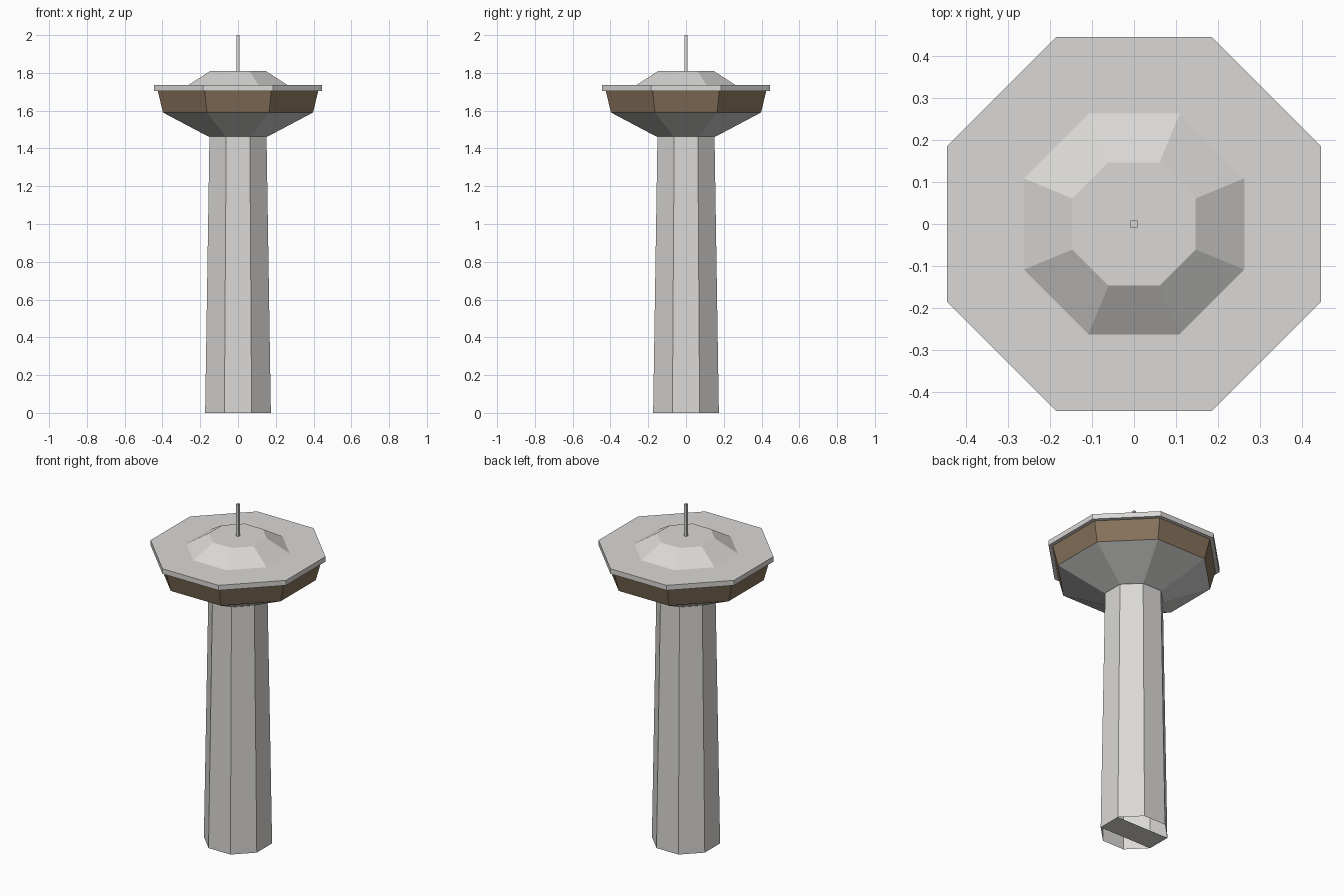
import bpy
import bmesh
import math

if "Cube" in bpy.data.objects:
    bpy.data.objects.remove(bpy.data.objects["Cube"], do_unlink=True)


def make_material(name, color):
    mat = bpy.data.materials.new(name)
    mat.use_nodes = True
    mat.diffuse_color = (*color, 1)
    mat.node_tree.nodes["Principled BSDF"].inputs["Base Color"].default_value = (*color, 1)
    return mat


concrete = make_material("light concrete", (0.70, 0.69, 0.67))
underside_grey = make_material("underside grey", (0.62, 0.62, 0.61))
window_brown = make_material("brown window band", (0.24, 0.17, 0.105))


def frustum(name, mat, z0, apothem0, z1, apothem1, sides=8, strip_base=False):
    """Flat-faced prism with a flat side towards the front."""
    bm = bmesh.new()
    rings = []
    for z, apothem in ((z0, apothem0), (z1, apothem1)):
        radius = apothem / math.cos(math.pi / sides)
        angles = [2 * math.pi * (i + 0.5) / sides for i in range(sides)]
        rings.append([bm.verts.new((radius * math.cos(a), radius * math.sin(a), z))
                      for a in angles])
    low, high = rings
    for i in range(sides):
        j = (i + 1) % sides
        bm.faces.new((low[i], low[j], high[j], high[i]))
    bm.faces.new(high)
    # The base is either closed or only bridged by a strip between two sides
    if strip_base:
        half = sides // 2
        bm.faces.new((low[-1], low[half], low[half - 1], low[0]))
    else:
        bm.faces.new(low[::-1])
    mesh = bpy.data.meshes.new(name)
    bm.to_mesh(mesh)
    bm.free()
    mesh.materials.append(mat)
    obj = bpy.data.objects.new(name, mesh)
    bpy.context.collection.objects.link(obj)


# Tapered tower shaft, hollow at the foot
frustum("shaft", concrete, 0, 0.174, 1.465, 0.151, strip_base=True)

# Flared underside and window band of the cabin
frustum("cabin_underside", underside_grey, 1.462, 0.155, 1.59, 0.397)
frustum("window_band", window_brown, 1.59, 0.397, 1.705, 0.425)

# Roof slab, raised roof cap and mast
frustum("roof_slab", concrete, 1.705, 0.446, 1.735, 0.446)
frustum("roof_cap", concrete, 1.735, 0.263, 1.81, 0.147)
frustum("mast", concrete, 1.81, 0.008, 2.0, 0.008, sides=4)
